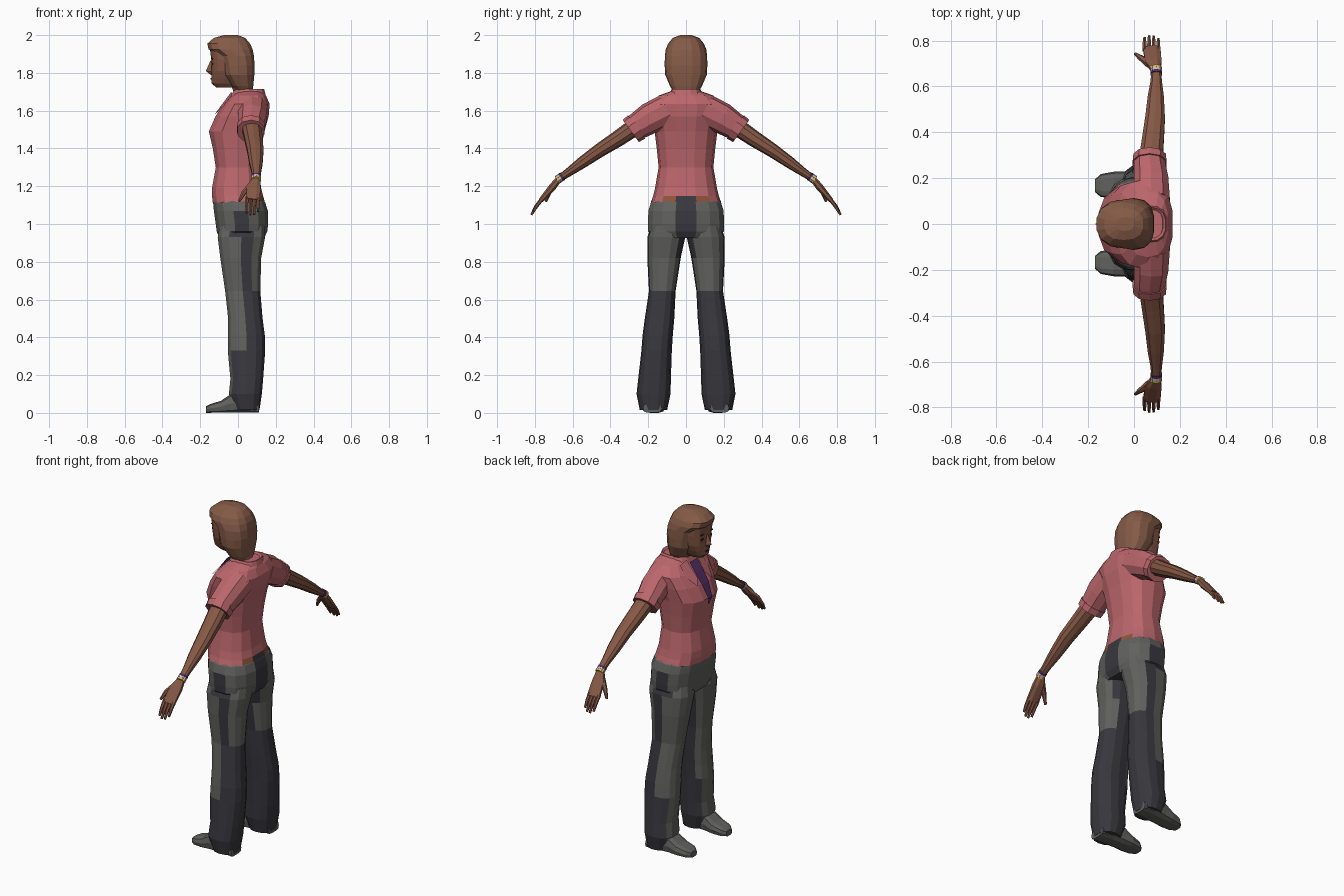
import bpy, bmesh, math
from mathutils import Vector

NAMES = {
    "shirt_pink": (0.50, 0.135, 0.15), "skin_brown": (0.24, 0.098, 0.06),
    "hair_brown": (0.235, 0.105, 0.063), "trouser_grey": (0.118, 0.12, 0.112),
    "trouser_dark": (0.039, 0.039, 0.048), "waist_orange": (0.27, 0.09, 0.04),
    "purple": (0.085, 0.026, 0.13), "yellow": (0.75, 0.52, 0.10),
    "feature_dark": (0.045, 0.018, 0.012), "pale_bracelet": (0.6, 0.5, 0.6),
}
MATS = []
for n, c in NAMES.items():
    m = bpy.data.materials.new(n)
    m.diffuse_color = (*c, 1)
    MATS.append(m)
SHIRT, SKIN, HAIR, GREY, DARK, ORANGE, PURPLE, YELLOW, FEATURE, PALE = range(10)


def finish(name, bm, mat):
    """mat is a material number or a rule(center, normal) -> number"""
    bmesh.ops.recalc_face_normals(bm, faces=bm.faces)
    bm.normal_update()
    for f in bm.faces:
        f.material_index = mat(f.calc_center_median(), f.normal) if callable(mat) else mat
    me = bpy.data.meshes.new(name)
    bm.to_mesh(me)
    bm.free()
    for m in MATS:
        me.materials.append(m)
    ob = bpy.data.objects.new(name, me)
    bpy.context.collection.objects.link(ob)
    return ob


def loft(name, rings, mat, caps=True, closed=True):
    bm = bmesh.new()
    vs = [[bm.verts.new(p) for p in r] for r in rings]
    n = len(vs[0])
    for a, b in zip(vs, vs[1:]):
        for i in range(n if closed else n - 1):
            j = (i + 1) % n
            bm.faces.new((a[i], a[j], b[j], b[i]))
    if caps:
        bm.faces.new(vs[0])
        bm.faces.new(vs[-1])
    return finish(name, bm, mat)


def oval(n, p):
    for i in range(n):
        a = 2 * math.pi * (i + 0.5) / n
        c, s = math.cos(a), math.sin(a)
        yield math.copysign(abs(c) ** p, c), math.copysign(abs(s) ** p, s)


def level(z, xf, xb, y0, y1, n=14, p=0.8):
    """horizontal section between front/back x and two y limits"""
    return [Vector(((xf + xb) / 2 + c * (xb - xf) / 2, (y0 + y1) / 2 + s * (y1 - y0) / 2, z))
            for c, s in oval(n, p)]


def stack(name, rows, mat, n=14, p=0.8, caps=True):
    return loft(name, [level(z, f, b, -h, h, n, p) for z, f, b, h in rows], mat, caps)


def limb(name, nodes, mat, side, n=10, p=0.9):
    """tube in the y-z plane; nodes are x, y, z, half width in x, half thickness"""
    pts = [Vector(q[:3]) for q in nodes]
    rings = []
    for i, q in enumerate(nodes):
        t = (pts[min(i + 1, len(pts) - 1)] - pts[max(i - 1, 0)]).normalized()
        u = Vector((1, 0, 0))
        u = (u - t * u.dot(t)).normalized()
        w = t.cross(u)
        ring = [pts[i] + u * c * q[3] + w * s * q[4] for c, s in oval(n, p)]
        rings.append([Vector((v.x, v.y * side, v.z)) for v in ring])
    return loft(name, rings, mat)


def plate(name, pts, mat):
    bm = bmesh.new()
    bm.faces.new([bm.verts.new(p) for p in pts])
    return finish(name, bm, mat)


def box(name, c, s, mat):
    bm = bmesh.new()
    bmesh.ops.create_cube(bm, size=1)
    for v in bm.verts:
        v.co = Vector([c[k] + v.co[k] * s[k] for k in range(3)])
    return finish(name, bm, mat)


# shirt body, with the gap above the waistband at the back
def shirt_rule(c, n):
    if c.z < 1.148 and n.x > 0.6 and abs(c.y) < 0.13:
        return DARK if abs(c.y) < 0.03 else ORANGE
    return SHIRT


stack("shirt_body", [
    (1.115, -.137, .145, .186), (1.148, -.14, .136, .174), (1.19, -.14, .125, .164),
    (1.30, -.12, .112, .145), (1.40, -.136, .125, .155), (1.49, -.157, .143, .166),
    (1.57, -.122, .165, .185), (1.635, -.078, .17, .195), (1.68, -.033, .15, .145),
    (1.705, .0, .125, .075)], shirt_rule)
stack("collar_band", [(1.665, -.045, .153, .10), (1.715, -.02, .14, .075),
                      (1.70, -.005, .125, .06)], SHIRT, caps=False)

# open neckline insert
vee = [(1.45, .006, -.147), (1.49, .018, -.159), (1.57, .032, -.125), (1.635, .036, -.082), (1.685, .036, -.046)]
loft("neckline_insert", [[Vector((x - .003, -h, z)), Vector((x - .003, h, z))] for z, h, x in vee],
     PURPLE, caps=False, closed=False)

# neck, face and hair
stack("neck", [(1.64, -.03, .10, .06), (1.70, -.025, .085, .055), (1.78, -.06, .06, .055)], SKIN, n=10)
stack("face", [(1.722, -.115, .0, .03), (1.745, -.142, .0, .05), (1.775, -.142, .0, .065),
               (1.81, -.142, .0, .078), (1.87, -.143, .0, .086), (1.94, -.152, .0, .088)], SKIN)
stack("hair", [(1.695, .0, .075, .062), (1.73, -.035, .082, .085), (1.79, -.08, .088, .11),
               (1.84, -.09, .09, .113), (1.89, -.105, .086, .112), (1.925, -.158, .08, .107),
               (1.955, -.165, .066, .095), (1.985, -.13, .04, .07), (2.0, -.075, .0, .03)], HAIR)
loft("nose", [[Vector((-.135, -.008, 1.865)), Vector((-.135, .008, 1.865)), Vector((-.146, 0, 1.865))],
              [Vector((-.135, -.018, 1.805)), Vector((-.135, .018, 1.805)), Vector((-.170, 0, 1.81))],
              [Vector((-.135, -.01, 1.79)), Vector((-.135, .01, 1.79)), Vector((-.146, 0, 1.79))]], SKIN)
box("mouth", (-.141, 0, 1.768), (.009, .034, .008), FEATURE)


# trouser colouring: grey front and seat, dark side stripe, inner and lower back
def trouser_rule(c, n):
    if n.x > 0.35 and abs(c.y) < 0.045:
        return DARK
    if c.z > 1.06:
        return GREY
    outer = n.y * c.y > 0
    if outer and n.x < -0.1 and 0.27 < c.z < 0.95:
        return GREY
    if n.x < (-0.65 if c.z < 0.27 else -0.4):
        return GREY
    return GREY if n.x > 0.42 and c.z > 0.63 else DARK


stack("trouser_hips", [(.925, -.10, .14, .17), (.96, -.115, .157, .203), (1.0, -.12, .162, .205),
                       (1.07, -.13, .16, .202), (1.115, -.134, .146, .188), (1.14, -.12, .125, .16)],
      trouser_rule, n=16)

LEG = [(.015, -.02, .115, .10, .245), (.10, -.05, .128, .082, .262), (.18, -.042, .135, .08, .253),
       (.33, -.056, .146, .075, .236), (.41, -.054, .144, .07, .23), (.50, -.054, .132, .062, .218),
       (.645, -.07, .12, .055, .196), (.82, -.096, .125, .028, .205), (.93, -.11, .146, .004, .205),
       (.99, -.10, .145, .02, .185)]
ARM = [(.07, .25, 1.528, .055, .048), (.082, .36, 1.452, .05, .043), (.092, .46, 1.388, .045, .037),
       (.095, .55, 1.325, .037, .031), (.097, .62, 1.275, .026, .023), (.097, .675, 1.238, .022, .018)]

for side, tag in ((1, "left"), (-1, "right")):
    # trouser leg and shoe
    loft("trouser_leg_" + tag, [level(z, f, b, side * i, side * o) for z, f, b, i, o in LEG], trouser_rule)
    shoe = [(.112, .178, .05, .05), (.03, .176, .06, .11), (-.04, .172, .058, .10),
            (-.09, .17, .058, .065), (-.145, .168, .05, .048), (-.17, .167, .028, .035)]
    loft("shoe_" + tag, [[Vector((x, side * (y + s * w), h / 2 + c * h / 2)) for c, s in oval(10, .6)]
                         for x, y, w, h in shoe], GREY)
    # short sleeve with turned cuff
    limb("sleeve_" + tag, [(.075, .10, 1.605, .085, .085), (.075, .19, 1.56, .078, .083),
                           (.068, .25, 1.522, .072, .073), (.068, .28, 1.501, .07, .068)], SHIRT, side)
    limb("cuff_" + tag, [(.068, .262, 1.514, .077, .077), (.068, .292, 1.492, .074, .072)], SHIRT, side)
    # arm, bracelets and hand
    limb("arm_" + tag, ARM, SKIN, side)
    for name, y, z, mat in (("purple", .653, 1.2535, PURPLE), ("pale", .663, 1.2465, PALE),
                            ("yellow", .673, 1.2395, YELLOW)):
        limb(f"{name}_bracelet_{tag}", [(.097, y, z, .026, .023), (.097, y + .0095, z - .0067, .026, .023)],
             mat, side)
    limb("palm_" + tag, [(.097, .67, 1.242, .021, .017), (.085, .705, 1.198, .038, .021),
                         (.077, .768, 1.125, .041, .014)], SKIN, side, n=8)
    for i in range(4):
        x, k = .046 + .02 * i, (.9, 1.02, 1.0, .82)[i]
        limb(f"finger_{i + 1}_{tag}", [(x, .758, 1.138, .01, .011), (x, .758 + .035 * k, 1.138 - .045 * k, .009, .01),
                                       (x, .758 + .06 * k, 1.138 - .088 * k, .006, .006)], SKIN, side, n=6)
    limb("thumb_" + tag, [(.07, .695, 1.205, .018, .016), (.03, .725, 1.165, .013, .012),
                          (.006, .742, 1.12, .007, .007)], SKIN, side, n=6)
    # collar flap
    flap = [(-.035, .045, 1.70), (-.03, .10, 1.685), (-.075, .105, 1.625), (-.127, .07, 1.575), (-.102, .038, 1.61)]
    plate("collar_flap_" + tag, [(x, y * side, z) for x, y, z in flap], SHIRT)
    # eye and brow
    box("eye_" + tag, (-.135, side * .035, 1.847), (.009, .028, .012), FEATURE)
    box("brow_" + tag, (-.137, side * .036, 1.875), (.009, .034, .006), FEATURE)
